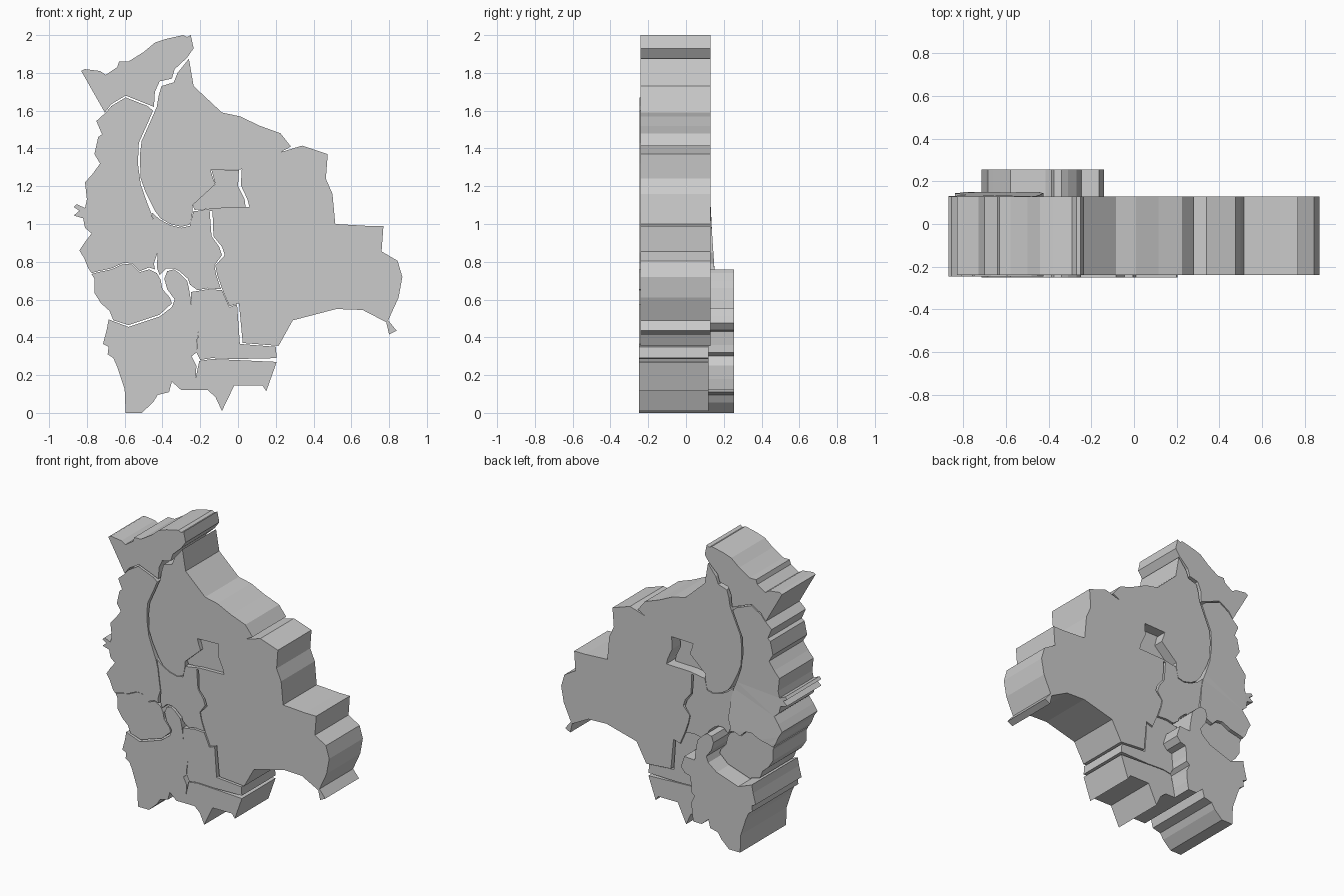
import bpy, bmesh


def plate(name, outline, front=-0.24, back=0.13, tilt=None):
    """Extrude an outline (x, z in hundredths) along y; tilt(x, z) pushes both faces outward."""
    bm = bmesh.new()
    rings = []
    for y, sign in ((front, -1), (back, 1)):
        ring = []
        for x, z in outline:
            push = tilt(x / 100, z / 100, sign) if tilt else 0
            ring.append(bm.verts.new((x / 100, y + sign * push, z / 100)))
        rings.append(ring)
    caps = [bm.faces.new(r) for r in rings]
    n = len(outline)
    for i in range(n):
        j = (i + 1) % n
        bm.faces.new((rings[0][i], rings[0][j], rings[1][j], rings[1][i]))
    bmesh.ops.recalc_face_normals(bm, faces=bm.faces)
    bmesh.ops.triangulate(bm, faces=caps)
    mesh = bpy.data.meshes.new(name)
    bm.to_mesh(mesh)
    bm.free()
    obj = bpy.data.objects.new(name, mesh)
    bpy.context.collection.objects.link(obj)
    return obj


# Top-left piece
plate("top_piece", [
    (-83, 181), (-81, 182), (-73, 181), (-70, 179), (-64, 183), (-63, 186), (-58, 186),
    (-50, 191), (-44, 196), (-38, 198), (-29, 200), (-27, 199), (-25, 200), (-23.5, 193),
    (-27, 188), (-33.5, 182), (-35, 177), (-41.5, 175.5), (-44, 170), (-44.5, 162),
    (-47, 163), (-59.5, 168), (-67, 163.5), (-70.5, 159)])


# West piece, slightly thicker at the back toward its lower end
def west_tilt(x, z, sign):
    if sign < 0:
        return 0.006
    return 0.02 * min(1, max(0, (1.07 - z) / 0.3))


plate("west_piece", [
    (-70, 159), (-67, 162.5), (-59.5, 167), (-48, 162.5), (-45, 160), (-48, 153), (-52.5, 143),
    (-53, 132), (-51.5, 121), (-48, 111), (-46, 106), (-44.5, 100), (-43.5, 92), (-42.5, 85),
    (-44.5, 79), (-44, 76), (-47, 77), (-52, 75), (-56, 79), (-60.5, 79.5), (-67, 76.5),
    (-74, 75), (-77.5, 74), (-79.5, 77), (-81.5, 82), (-84, 86), (-81, 90.5), (-77.5, 95),
    (-81, 98), (-82, 103), (-87, 104.5), (-84, 107), (-87, 109), (-85.5, 110.5), (-81, 108.5),
    (-80, 113), (-81, 122), (-77, 126.5), (-73, 132), (-76, 137), (-74, 146), (-72, 147.5),
    (-75, 154.5)], tilt=west_tilt)

# South-west middle piece
plate("southwest_piece", [
    (-77.5, 73.5), (-74, 74.5), (-67, 76), (-60.5, 79), (-56, 78.5), (-52, 74.5), (-47, 76),
    (-43, 74), (-41, 70.5), (-40, 65.5), (-36, 61), (-35, 58), (-41.5, 52), (-58, 46.5),
    (-66, 49), (-68, 54), (-72.5, 58), (-76, 63.5), (-76, 71)])

# Bottom-left piece, stands proud at the back
plate("south_thick_piece", [
    (-71.5, 36.5), (-69.5, 44), (-68.5, 49.5), (-66, 48.5), (-58, 45.5), (-41.5, 51),
    (-35, 56), (-33.5, 60), (-37.5, 65.5), (-39, 71), (-37.5, 75), (-34, 76), (-31, 74),
    (-27, 70), (-26, 66), (-25, 60), (-24.5, 55), (-16.5, 55.5), (-15, 51), (-14, 47.5),
    (-17, 44), (-21, 43), (-22, 36), (-22, 32), (-24.5, 30), (-22, 25), (-22.5, 18),
    (-23.5, 12), (-30, 12), (-35, 16.5), (-36.5, 11), (-42.5, 9.5), (-45, 5.5), (-51, 0),
    (-59.5, 0), (-60, 12.5), (-64, 24.5), (-66, 29), (-69, 31), (-68.5, 35)],
    front=-0.25, back=0.255)

# Central piece
plate("centre_piece", [
    (-45.5, 106), (-41.5, 102.5), (-36, 99.5), (-30, 98), (-25.5, 99), (-23.5, 107),
    (-15, 107), (-14.5, 100), (-14, 93.5), (-10, 88), (-8.5, 83.5), (-12.5, 78),
    (-11.5, 73), (-9, 65.5), (-16, 66), (-21.5, 65), (-25.5, 68), (-26.5, 71), (-31, 75),
    (-34, 76.5), (-38, 76.5), (-41.5, 73), (-43, 77), (-42.5, 85), (-44, 94.5)])

# North piece; its right edge meets the east piece and the small opening
plate("north_piece", [
    (-26, 187.5), (-23.5, 173), (-8.5, 159), (1, 157), (11.5, 152), (22.5, 148),
    (28, 141), (22.5, 138), (2, 129), (-14.5, 128.5), (-13.5, 125), (-12, 121), (-24, 110),
    (-24, 107), (-25, 101), (-26, 99.5), (-30, 98.5), (-36, 100), (-41, 103), (-44, 107),
    (-49, 117), (-51.5, 124), (-52, 136), (-51, 144), (-46.5, 154), (-43, 162), (-42, 168),
    (-40.5, 173), (-34, 175), (-32, 180)])

# East piece
plate("east_piece", [
    (22.5, 138), (34, 141.5), (47.5, 137), (46.5, 124), (50, 116), (51.5, 100), (68.5, 99),
    (77, 99), (76, 85.5), (84.5, 80.5), (87, 72), (85, 61), (79.5, 49), (84, 43.5),
    (80, 41.5), (78.5, 48), (66, 54.5), (52, 55), (29, 49), (21.5, 35.5), (2.5, 37),
    (0.5, 58), (-4.5, 56.5), (-8, 64.5), (-11, 73), (-12, 78), (-7, 83.5), (-8.5, 88),
    (-13, 93.5), (-13.5, 107), (-24, 106.5), (-13, 108.5), (6, 109), (5, 113), (1.5, 120.5), (2, 129)])

# Recessed filler inside the small opening
plate("opening_filler", [
    (-14, 128.5), (0.5, 128.5), (0, 120), (3.5, 113), (4, 109), (-23, 107.5),
    (-24, 110), (-12, 121)], front=-0.215, back=0.06)

# South strip between the thick piece and the east piece
plate("south_strip", [
    (-25, 64), (-21.5, 64.5), (-16, 65.5), (-8.5, 65), (-4.5, 56), (-0.5, 57.5), (1, 36.5),
    (20, 35), (20.5, 29), (-1.5, 28.5), (-14, 29), (-20, 28), (-22, 32), (-21, 43),
    (-17, 44), (-14, 47.5), (-16.5, 55.5), (-24.5, 55)], front=-0.25, back=0.12)

# Southern tip
plate("south_tip", [
    (-20.5, 27.5), (-14, 28.5), (-1.5, 28), (20.5, 27), (15, 11.5), (13, 14.5), (-2, 14.5),
    (-8.5, 1), (-12, 8.5), (-16, 12), (-23.5, 12), (-22.5, 18)], front=-0.25, back=0.12)
